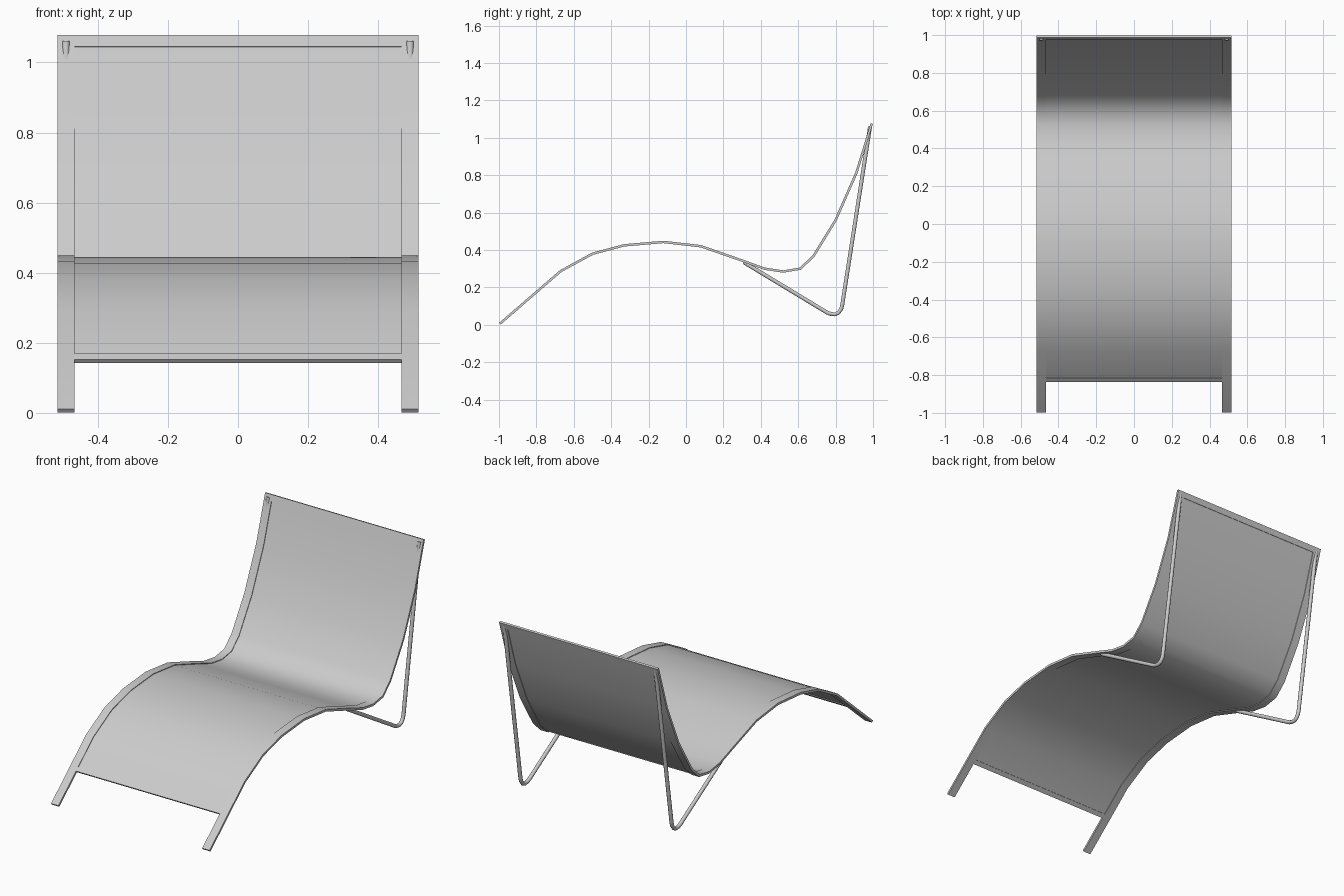
import bpy, bmesh, math
from mathutils import Vector

if "Cube" in bpy.data.objects:
    bpy.data.objects.remove(bpy.data.objects["Cube"])

# Side profile of the lounger (y, z), foot to head
PROFILE = [(-0.995, 0.006), (-0.67, 0.287), (-0.5, 0.38), (-0.33, 0.425), (-0.12, 0.443),
           (0.08, 0.42), (0.31, 0.34), (0.42, 0.30), (0.52, 0.285), (0.61, 0.30),
           (0.68, 0.365), (0.80, 0.56), (0.91, 0.81), (0.993, 1.076)]
INNER, OUTER = 0.467, 0.515


def smooth(ob):
    bpy.ops.object.select_all(action='DESELECT')
    ob.select_set(True)
    bpy.context.view_layer.objects.active = ob
    bpy.ops.object.shade_smooth_by_angle(angle=math.radians(40))


def clipped(y0, y1):
    """Part of the profile between two y positions."""
    def at(y):
        for (a, za), (b, zb) in zip(PROFILE, PROFILE[1:]):
            if y <= b:
                return Vector((y, za + (zb - za) * (y - a) / (b - a)))
        return Vector(PROFILE[-1])
    return [at(y0)] + [Vector(p) for p in PROFILE if y0 + 1e-4 < p[0] < y1 - 1e-4] + [at(y1)]


def strip(name, x0, x1, y0, y1, thick):
    """Flat band of given thickness following the profile."""
    pts = clipped(y0, y1)
    bm = bmesh.new()
    rings = []
    for i, p in enumerate(pts):
        d0 = (p - pts[i - 1]).normalized() if i else (pts[1] - p).normalized()
        d1 = (pts[i + 1] - p).normalized() if i < len(pts) - 1 else d0
        t = (d0 + d1).normalized()
        n = Vector((-t.y, t.x)) * (thick / 2 / t.dot(d0))
        a, b = p + n, p - n
        rings.append([bm.verts.new((x, q.x, q.y)) for x, q in
                      ((x0, a), (x1, a), (x1, b), (x0, b))])
    for r, s in zip(rings, rings[1:]):
        for k in range(4):
            bm.faces.new((r[k], r[(k + 1) % 4], s[(k + 1) % 4], s[k]))
    bm.faces.new(rings[0])
    bm.faces.new(rings[-1][::-1])
    bmesh.ops.recalc_face_normals(bm, faces=bm.faces)
    me = bpy.data.meshes.new(name)
    bm.to_mesh(me)
    bm.free()
    ob = bpy.data.objects.new(name, me)
    bpy.context.collection.objects.link(ob)
    smooth(ob)


def tube(name, pts, radius):
    cu = bpy.data.curves.new(name, 'CURVE')
    cu.dimensions = '3D'
    cu.bevel_depth = radius
    cu.bevel_resolution = 3
    cu.use_fill_caps = True
    sp = cu.splines.new('POLY')
    sp.points.add(len(pts) - 1)
    for q, p in zip(sp.points, pts):
        q.co = (*p, 1)
    ob = bpy.data.objects.new(name, cu)
    bpy.context.collection.objects.link(ob)
    bpy.ops.object.select_all(action='DESELECT')
    ob.select_set(True)
    bpy.context.view_layer.objects.active = ob
    bpy.ops.object.convert(target='MESH')
    smooth(bpy.context.object)


# Side rails and bent tube supports
LEG = [(0.31, 0.334), (0.755, 0.065), (0.775, 0.058), (0.795, 0.056), (0.815, 0.064),
       (0.83, 0.085), (0.836, 0.11), (0.984, 1.06)]
for side, s in (("left", -1), ("right", 1)):
    strip(f"{side}_rail", s * INNER, s * OUTER, PROFILE[0][0], PROFILE[-1][0], 0.013)
    tube(f"{side}_support_leg", [(s * 0.491, y, z) for y, z in LEG], 0.011)

# Cross bars at head and foot
strip("head_bar", -INNER, INNER, 0.983, PROFILE[-1][0], 0.013)
strip("foot_bar", -INNER, INNER, -0.832, -0.812, 0.013)

# Thin sling recessed within the frame
strip("seat_sling", -INNER, INNER, -0.812, 0.983, 0.005)
